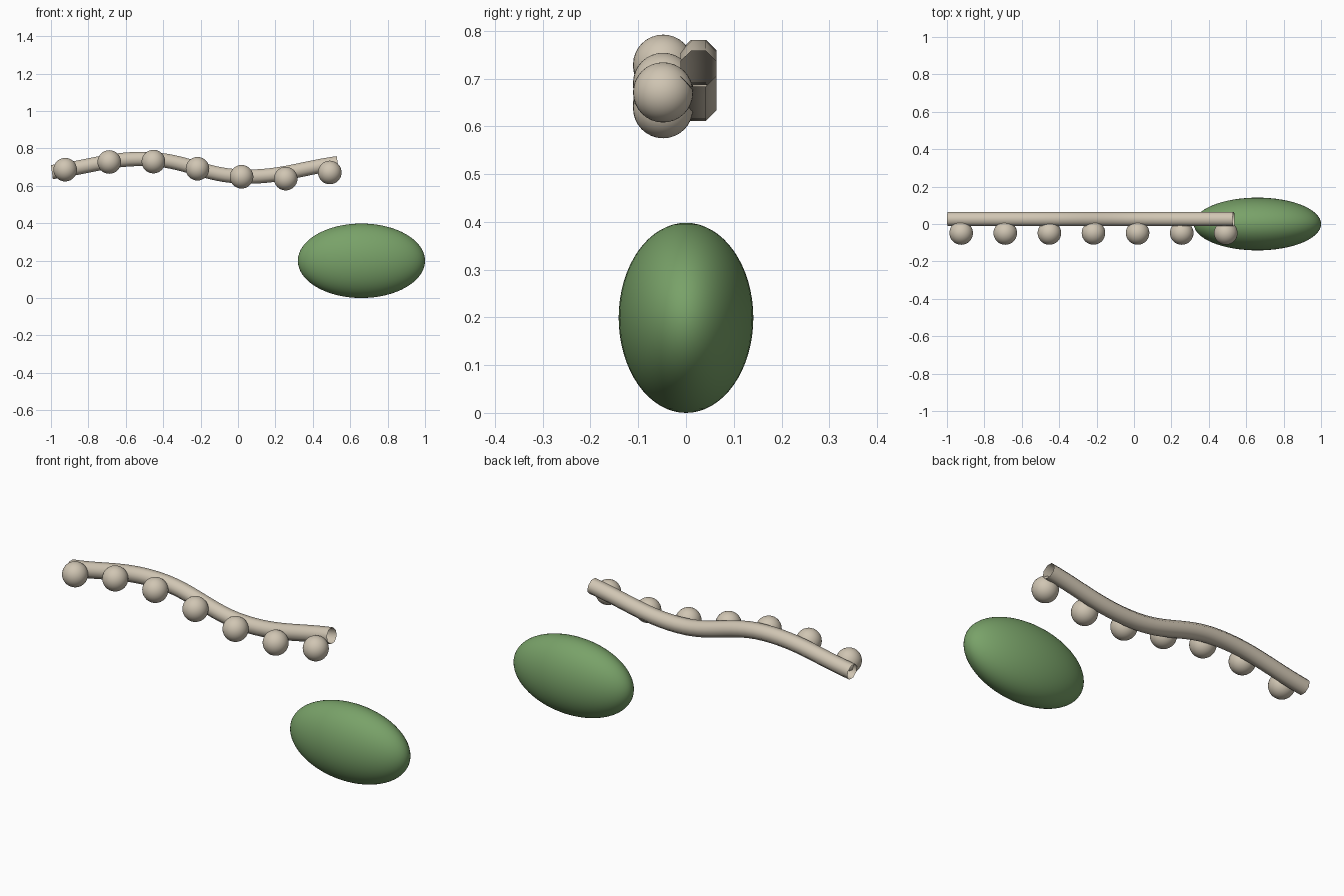
import bpy
import math

if "Cube" in bpy.data.objects:
    bpy.data.objects.remove(bpy.data.objects["Cube"])


def material(name, rgb):
    mat = bpy.data.materials.new(name)
    mat.use_nodes = True
    mat.diffuse_color = (*rgb, 1)
    mat.node_tree.nodes["Principled BSDF"].inputs["Base Color"].default_value = (*rgb, 1)
    return mat


def ball(name, center, radii, mat, segments, rings):
    bpy.ops.mesh.primitive_uv_sphere_add(segments=segments, ring_count=rings, radius=1, location=center)
    obj = bpy.context.object
    obj.name = name
    obj.scale = radii
    obj.data.materials.append(mat)
    bpy.ops.object.shade_smooth()
    return obj


cream = material("warm cream", (0.63, 0.56, 0.45))
green = material("leaf green", (0.19, 0.36, 0.14))

# Wavy open tube with eight sides
curve = bpy.data.curves.new("wavy_tube", "CURVE")
curve.dimensions = "3D"
curve.twist_mode = "Z_UP"
curve.bevel_depth = 0.041
curve.bevel_resolution = 2
curve.resolution_u = 12
spline = curve.splines.new("BEZIER")
path = [(-0.995, 0.673), (-0.485, 0.743), (0.025, 0.649), (0.533, 0.721)]
spline.bezier_points.add(len(path) - 1)
for point, (x, z) in zip(spline.bezier_points, path):
    point.co = (x, 0.026, z)
    point.handle_left_type = point.handle_right_type = "AUTO"
    point.tilt = math.pi / 8
curve.materials.append(cream)
tube = bpy.data.objects.new("wavy_tube", curve)
bpy.context.collection.objects.link(tube)
bpy.ops.object.select_all(action="DESELECT")
tube.select_set(True)
bpy.context.view_layer.objects.active = tube
bpy.ops.object.convert(target="MESH")
bpy.ops.object.shade_smooth()

# Row of beads along the front of the tube
heights = [0.686, 0.727, 0.729, 0.691, 0.648, 0.638, 0.671]
for i, z in enumerate(heights):
    ball(f"bead_{i + 1}", (-0.924 + 0.2358 * i, -0.048, z), (0.063,) * 3, cream, 32, 16)

# Large egg-shaped body below
ball("green_body", (0.66, 0, 0.199), (0.34, 0.141, 0.199), green, 64, 32)
